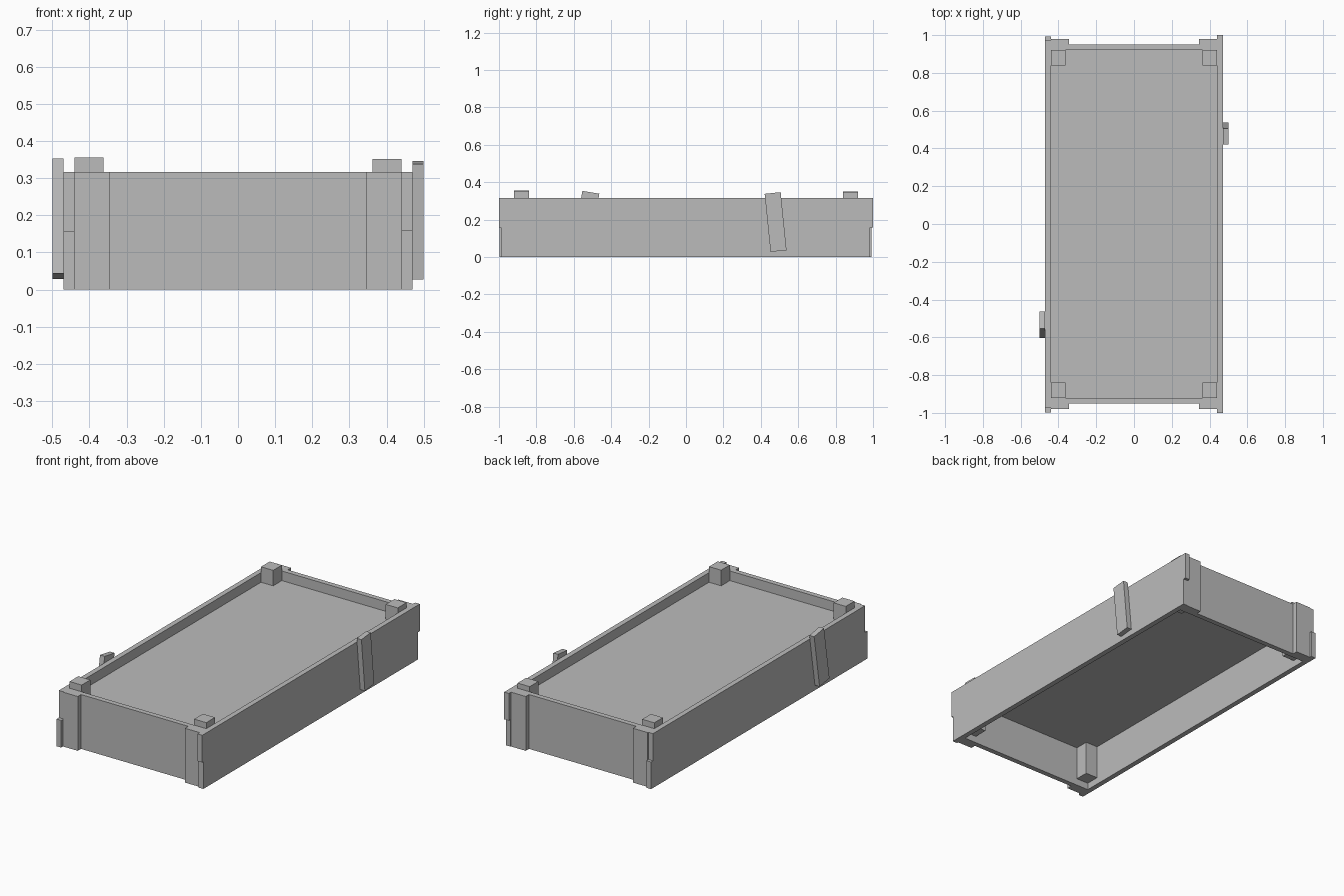
import bpy
import math

cube = bpy.data.objects.get("Cube")
if cube:
    bpy.data.objects.remove(cube, do_unlink=True)

grey = bpy.data.materials.new("plain_grey")
grey.use_nodes = True
COLOUR = (0.5, 0.5, 0.5, 1)
grey.diffuse_color = COLOUR
grey.node_tree.nodes["Principled BSDF"].inputs["Base Color"].default_value = COLOUR


def box(name, x, y, z, tilt=0):
    """Box from (min, max) ranges, optionally tilted about x."""
    bpy.ops.mesh.primitive_cube_add(size=1)
    ob = bpy.context.object
    ob.name = name
    ob.location = [(a + b) / 2 for a, b in (x, y, z)]
    ob.scale = [b - a for a, b in (x, y, z)]
    ob.rotation_euler.x = math.radians(tilt)
    ob.data.materials.append(grey)
    return ob


def span(side, inner, outer):
    """Range between two distances from the middle on the given side."""
    return tuple(sorted((side * inner, side * outer)))


HEIGHT, SEAM = 0.316, 0.158

# Long side walls, two staggered planks each
for side, label, upper, lower in ((-1, "right", (-0.975, 0.975), (-0.997, 0.993)),
                                  (1, "left", (-1, 1), (-0.99, 0.983))):
    x = span(side, 0.44, 0.47)
    box(label + "_upper_plank", x, upper, (SEAM, HEIGHT))
    box(label + "_lower_plank", x, lower, (0, SEAM))

# End boards, outer corner battens and inner posts
for end, end_label, post_top in ((-1, "front", 0.355), (1, "back", 0.35)):
    box(end_label + "_board", (-0.44, 0.44), span(end, 0.92, 0.95), (0, HEIGHT))
    for side, label in ((-1, "right"), (1, "left")):
        name = end_label + "_" + label
        box(name + "_batten", span(side, 0.345, 0.44), span(end, 0.95, 0.98), (0, HEIGHT))
        box(name + "_post", span(side, 0.362, 0.44), span(end, 0.84, 0.92),
            (0.04, post_top - (0.004 if side > 0 else 0)))

# Soil panel
box("soil_panel", (-0.44, 0.44), (-0.92, 0.92), (0.236, 0.26))

# Crooked stakes nailed to the long sides
box("left_stake", (0.47, 0.5), (0.436, 0.522), (0.031, 0.343), tilt=5.8)
box("right_stake", (-0.5, -0.47), (-0.58, -0.488), (0.034, 0.348), tilt=-9.2)
